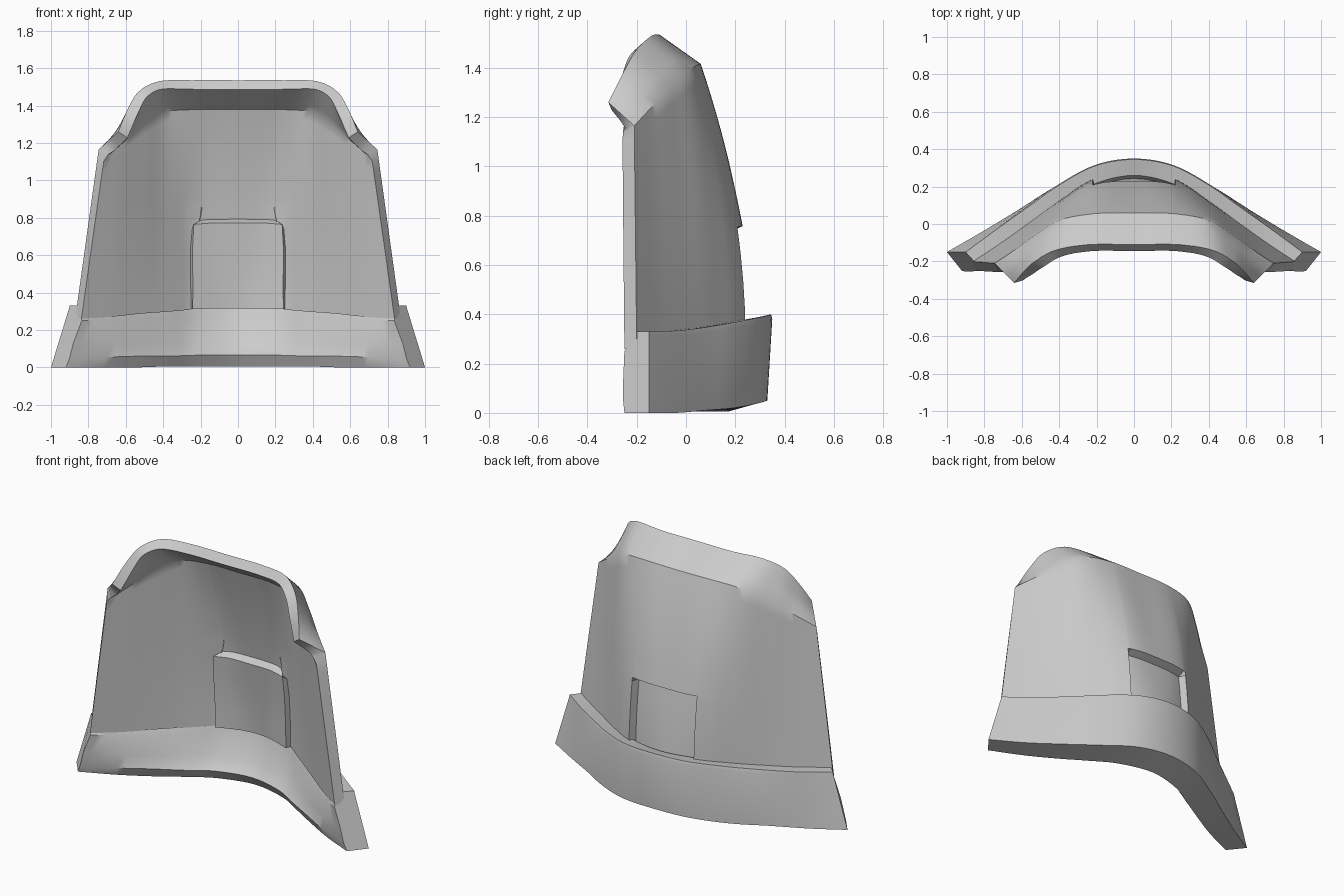
import bpy
import bmesh
from mathutils import Vector

cube = bpy.data.objects.get("Cube")
if cube:
    bpy.data.objects.remove(cube, do_unlink=True)

grey = bpy.data.materials.new("plain grey")
grey.use_nodes = True
colour = (0.6, 0.6, 0.6, 1)
grey.diffuse_color = colour
grey.node_tree.nodes["Principled BSDF"].inputs["Base Color"].default_value = colour


def spline(points, s):
    """Smooth curve through half-row points, s counts points outward from the middle."""
    p = [Vector(q) for q in points]
    i = min(int(s), len(p) - 2)
    t = s - i
    b, c = p[i], p[i + 1]
    a = p[i - 1] if i else Vector((-c.x, c.y, c.z))
    d = p[i + 2] if i + 2 < len(p) else 2 * c - b
    return b + 0.5 * t * (c - a + t * (2 * a - 5 * b + 4 * c - d + t * (3 * (b - c) + d - a)))


def full_row(points, params):
    """Mirror a half row into a whole left to right row."""
    half = [spline(points, s) for s in params]
    return [Vector((-v.x, v.y, v.z)) for v in half[:0:-1]] + half


def loft(name, rows, closed=False):
    bm = bmesh.new()
    grid = [[bm.verts.new(v) for v in row] for row in rows]
    pairs = list(zip(grid, grid[1:]))
    if closed:
        pairs.append((grid[-1], grid[0]))
        for end in (0, -1):
            bm.faces.new([row[end] for row in grid])
    for low, high in pairs:
        for c in range(len(low) - 1):
            bm.faces.new((low[c], high[c], high[c + 1], low[c + 1]))
    if closed:
        bmesh.ops.recalc_face_normals(bm, faces=bm.faces)
    mesh = bpy.data.meshes.new(name)
    bm.to_mesh(mesh)
    bm.free()
    mesh.materials.append(grey)
    obj = bpy.data.objects.new(name, mesh)
    bpy.context.collection.objects.link(obj)
    return obj


def finish(obj):
    """Apply the modifiers, then smooth all but the sharp edges."""
    bpy.ops.object.select_all(action="DESELECT")
    obj.select_set(True)
    bpy.context.view_layer.objects.active = obj
    for name in [m.name for m in obj.modifiers]:
        bpy.ops.object.modifier_apply(modifier=name)
    bpy.ops.object.shade_smooth_by_angle(angle=0.6)


# Half rows of the curved shell, from the middle to the outer edge
foot = [(0, .295, .32), (.215, .245, .315), (.40, .125, .3),
        (.56, .01, .29), (.71, -.095, .275), (.87, -.2, .265)]
fold = [(0, .06, 1.415), (.215, .055, 1.415), (.40, .02, 1.395),
        (.53, -.06, 1.32), (.64, -.14, 1.24), (.745, -.21, 1.165)]
lip = [(0, -.11, 1.535), (.24, -.11, 1.535), (.42, -.14, 1.53),
       (.53, -.2, 1.475), (.59, -.255, 1.38), (.64, -.315, 1.26)]
bulge = [.03, .043, .02, .005, 0, 0]
waist = [(Vector(a) + Vector(b)) / 2 + Vector((0, k, 0))
         for a, b, k in zip(foot, fold, bulge)]

# Shell wall with a rectangular recess low on the back
edge = 0.95
columns = [0, .25, .5, .75, edge, 1.03] + [1.4 + .2 * i for i in range(19)]
a, b, c = (full_row(r, columns) for r in (foot, waist, fold))
middle = len(columns) - 1
recess_top = 0.39
rows = []
for t in [0, .1, .2, .3, .38, .4] + [.5 + .0625 * i for i in range(9)]:
    row = []
    for i in range(len(a)):
        v = (a[i] * 2 * (t - .5) * (t - 1) + b[i] * 4 * t * (1 - t)
             + c[i] * 2 * t * (t - .5))
        if t < recess_top and columns[abs(i - middle)] <= edge:
            v.y -= 0.05
        row.append(v)
    rows.append(row)

# Hood leaning forward over the top
front = full_row(lip, columns)
for k in (.35, .65, 1):
    rows.append([p.lerp(q, k) for p, q in zip(c, front)])
shell = loft("curved_shell", rows)
solid = shell.modifiers.new("thickness", "SOLIDIFY")
solid.thickness = 0.06
solid.offset = -1
solid.use_even_offset = True
finish(shell)

# Thick flared band round the base, lofted as a closed cross-section
band_rows = [
    [(0, .26, .38), (.21, .215, .375), (.39, .105, .355),
     (.55, -.005, .34), (.69, -.105, .33), (.85, -.205, .33)],
    [(0, .345, .4), (.21, .31, .39), (.40, .208, .37),
     (.56, .095, .35), (.73, -.025, .335), (.9, -.15, .33)],
    [(0, .35, .38), (.21, .315, .37), (.41, .208, .35),
     (.57, .095, .33), (.735, -.025, .315), (.905, -.15, .31)],
    [(0, .33, .05), (.22, .298, .04), (.43, .195, .02),
     (.62, .075, .01), (.81, -.04, 0), (1, -.15, 0)],
    [(0, .17, .005), (.22, .12, .005), (.38, .03, .005),
     (.54, -.06, 0), (.72, -.16, 0), (.92, -.25, 0)],
    [(0, .13, .065), (.22, .08, .065), (.37, .0, .06),
     (.53, -.09, .06), (.7, -.18, .055), (.9, -.255, .05)],
    [(0, .19, .13), (.22, .14, .13), (.37, .05, .13),
     (.53, -.06, .13), (.7, -.165, .13), (.88, -.255, .13)],
    [(0, .225, .29), (.21, .175, .285), (.37, .07, .275),
     (.52, -.04, .26), (.67, -.145, .25), (.835, -.25, .25)],
]
steps = [i / 5 for i in range(26)]
band = loft("base_band", [full_row(r, steps) for r in band_rows], closed=True)
finish(band)
